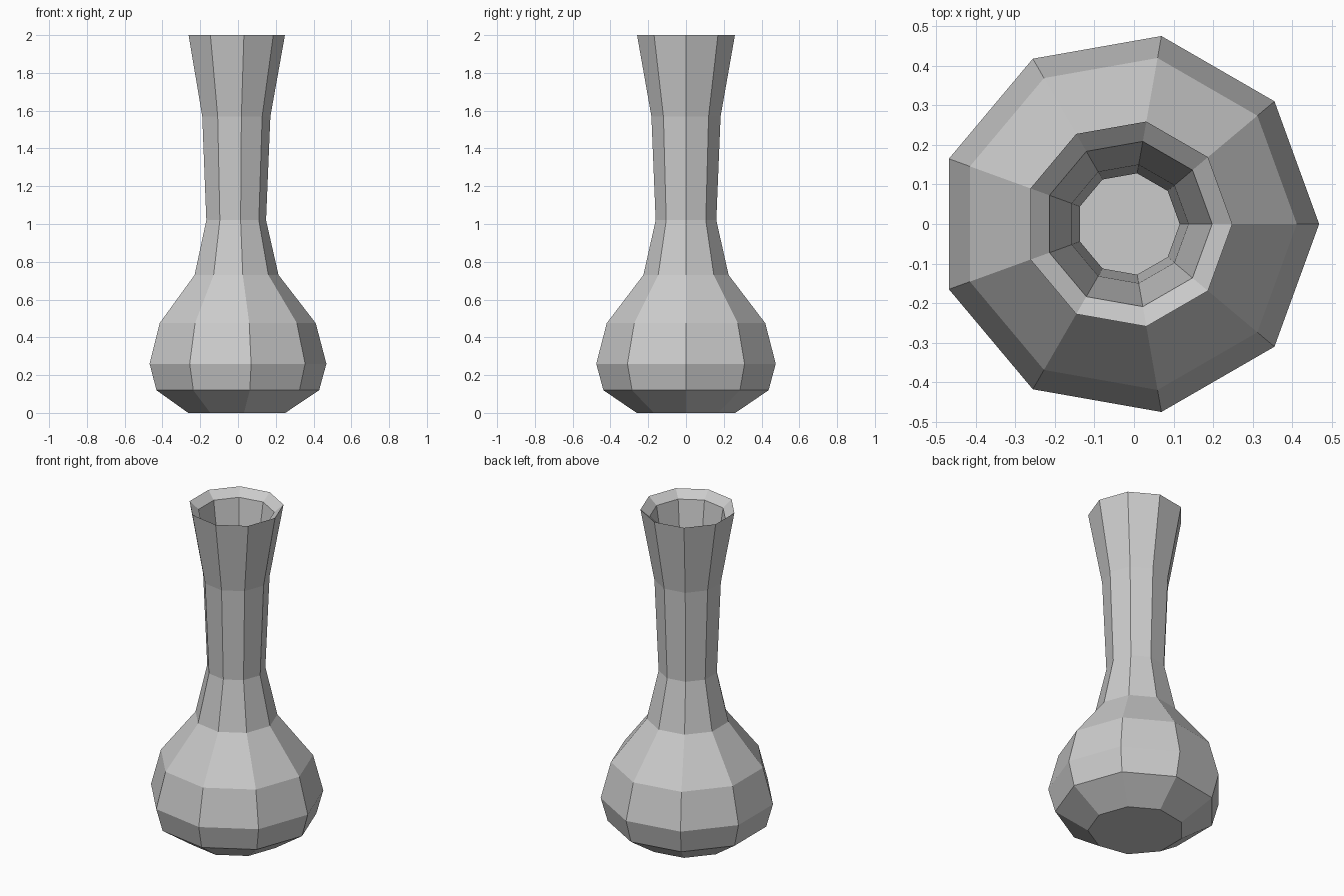
import bpy, bmesh, math

if "Cube" in bpy.data.objects:
    bpy.data.objects.remove(bpy.data.objects["Cube"])

SIDES = 9
CENTRE_X = -0.0145  # centres the nine-sided outline on x = 0

# (radius, height) from the base up the outside, over the lip, down the inside
outside = [(0.265, 0.0), (0.444, 0.12), (0.4825, 0.26), (0.426, 0.475),
           (0.229, 0.73), (0.163, 1.02), (0.186, 1.57), (0.263, 2.0)]
inside = [(0.212, 1.957), (0.152, 1.57), (0.130, 1.02), (0.195, 0.75),
          (0.388, 0.46), (0.445, 0.26), (0.412, 0.14), (0.250, 0.035)]


def ring(bm, radius, z):
    step = 2 * math.pi / SIDES
    return [bm.verts.new((CENTRE_X + radius * math.cos(i * step),
                          radius * math.sin(i * step), z)) for i in range(SIDES)]


# Vase: one closed, hollow, faceted shell
bm = bmesh.new()
rings = [ring(bm, r, z) for r, z in outside + inside]
for a, b in zip(rings, rings[1:]):
    for i in range(SIDES):
        j = (i + 1) % SIDES
        bm.faces.new((a[i], a[j], b[j], b[i]))

# Underside and inner floor
bm.faces.new(rings[0][::-1])
bm.faces.new(rings[-1])
bmesh.ops.recalc_face_normals(bm, faces=bm.faces[:])

mesh = bpy.data.meshes.new("vase")
bm.to_mesh(mesh)
bm.free()
vase = bpy.data.objects.new("vase", mesh)
bpy.context.collection.objects.link(vase)
